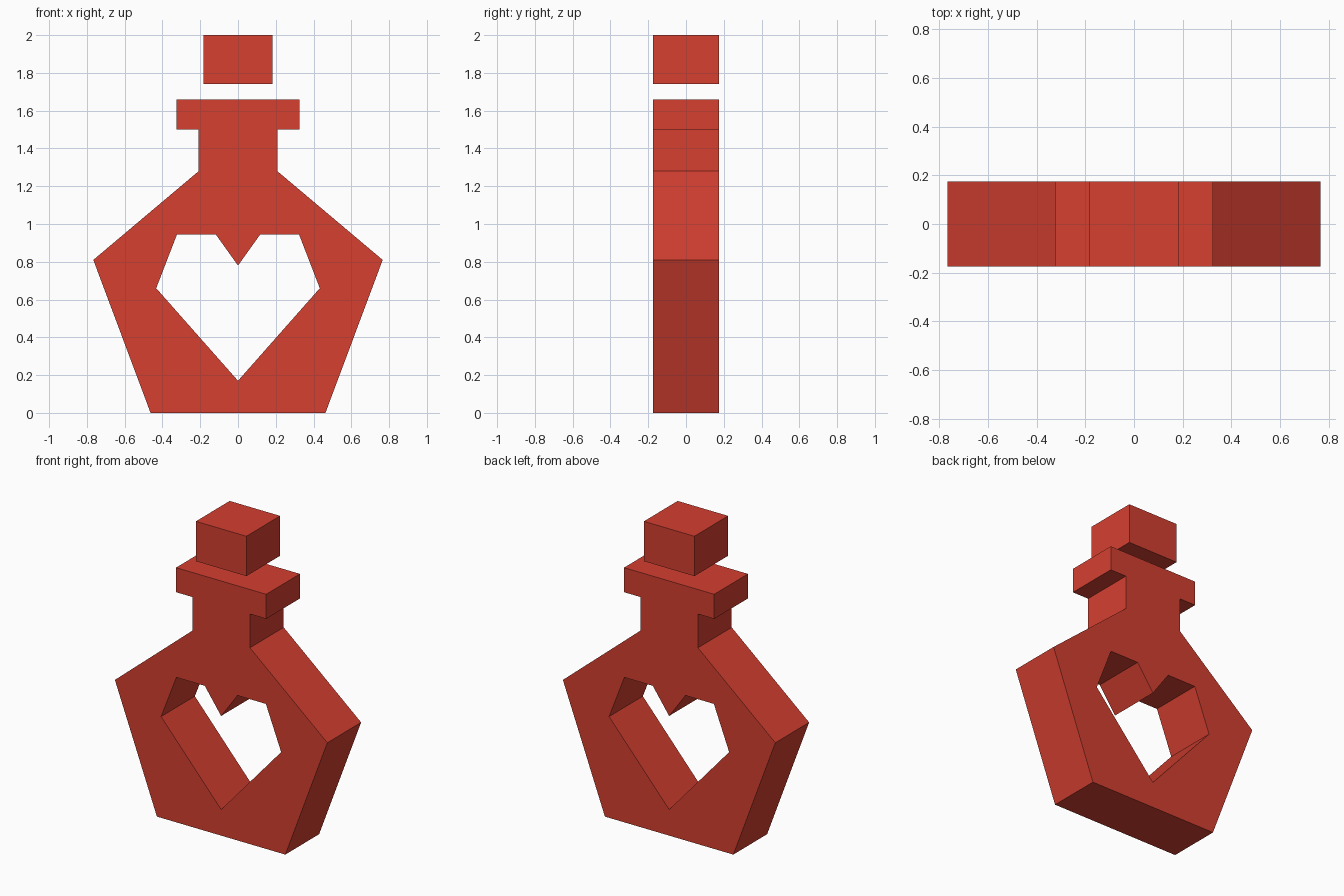
import bpy, bmesh, math
from mathutils import Matrix

if "Cube" in bpy.data.objects:
    bpy.data.objects.remove(bpy.data.objects["Cube"])

HALF_DEPTH = 0.174

red = bpy.data.materials.new("potion red")
red.diffuse_color = (0.66, 0.05, 0.03, 1)
red.use_nodes = True
red.node_tree.nodes["Principled BSDF"].inputs["Base Color"].default_value = red.diffuse_color


def mirrored(right):
    """Close a right-hand outline with its mirror image, sharing points on x = 0."""
    return right + [(-x, z) for x, z in reversed(right) if x > 0]


def extruded(name, outlines):
    """Extrude outlines in the x-z plane; inner outlines become holes."""
    curve = bpy.data.curves.new(name + "_profile", 'CURVE')
    curve.dimensions = '2D'
    curve.fill_mode = 'BOTH'
    curve.extrude = HALF_DEPTH
    for outline in outlines:
        spline = curve.splines.new('POLY')
        spline.points.add(len(outline) - 1)
        for point, (x, z) in zip(spline.points, outline):
            point.co = (x, z, 0, 1)
        spline.use_cyclic_u = True
        spline.use_smooth = False
    helper = bpy.data.objects.new(name + "_profile", curve)
    mesh = bpy.data.meshes.new_from_object(helper)
    bpy.data.objects.remove(helper)
    bpy.data.curves.remove(curve)

    # Stand the profile upright and weld the caps to the sides
    bm = bmesh.new()
    bm.from_mesh(mesh)
    bm.transform(Matrix.Rotation(math.pi / 2, 4, 'X'))
    bmesh.ops.remove_doubles(bm, verts=bm.verts, dist=0.0005)
    bmesh.ops.recalc_face_normals(bm, faces=bm.faces)
    for face in bm.faces:
        face.smooth = False
        face.material_index = 0
    bm.to_mesh(mesh)
    bm.free()
    mesh.materials.clear()
    mesh.materials.append(red)
    mesh.name = name
    obj = bpy.data.objects.new(name, mesh)
    bpy.context.collection.objects.link(obj)
    return obj


# Bottle with neck and lip, pierced by a heart
bottle = mirrored([(0.463, 0), (0.766, 0.81), (0.208, 1.28), (0.208, 1.50),
                   (0.325, 1.50), (0.325, 1.66)])
heart = mirrored([(0, 0.17), (0.433, 0.66), (0.323, 0.945), (0.118, 0.945), (0, 0.78)])
# mirrored() drops the second centre point's twin, so the heart closes at its tip
extruded("bottle", [bottle, heart])

# Floating stopper
extruded("stopper", [mirrored([(0.182, 1.74), (0.182, 2.0)])])
